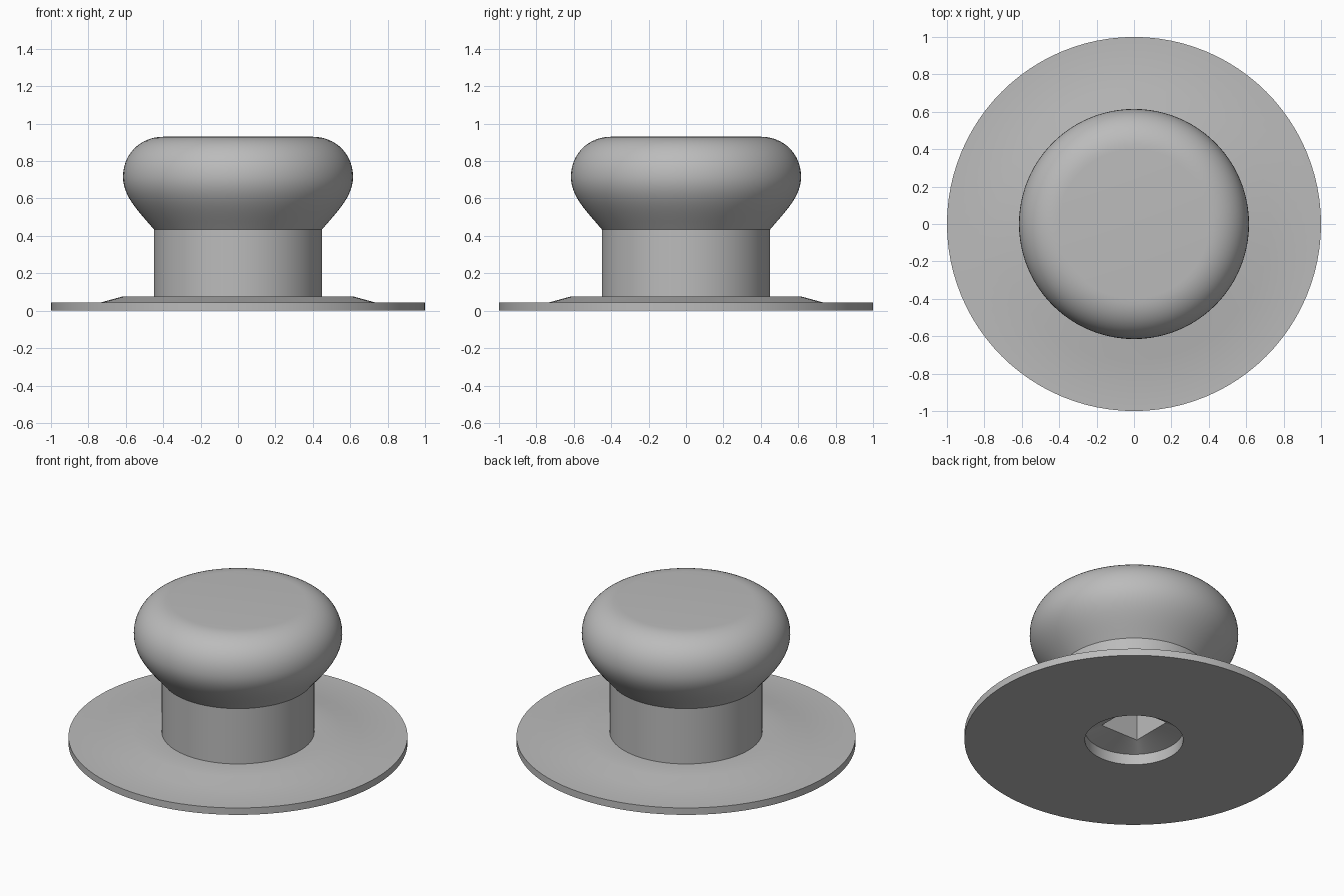
import bpy, bmesh, math
from mathutils import Vector
from mathutils.geometry import interpolate_bezier

SEGMENTS = 96

cube = bpy.data.objects.get("Cube")
if cube:
    bpy.data.objects.remove(cube, do_unlink=True)

grey = bpy.data.materials.new("plain_grey")
grey.use_nodes = True
colour = (0.5, 0.5, 0.5, 1)
grey.diffuse_color = colour
grey.node_tree.nodes["Principled BSDF"].inputs["Base Color"].default_value = colour


def circle(angle):
    return 1.0


def square(angle):
    return 1 / max(abs(math.cos(angle)), abs(math.sin(angle)))


def loft(name, sections, cap_end=False):
    """Bridge rings of (radius, height, outline) in order."""
    bm = bmesh.new()
    rings = []
    for radius, z, outline in sections:
        ring = []
        for i in range(SEGMENTS):
            a = math.tau * i / SEGMENTS
            r = radius * outline(a)
            ring.append(bm.verts.new((r * math.cos(a), r * math.sin(a), z)))
        rings.append(ring)
    for low, high in zip(rings, rings[1:]):
        for i in range(SEGMENTS):
            j = (i + 1) % SEGMENTS
            bm.faces.new((low[i], low[j], high[j], high[i]))
    if cap_end:
        bm.faces.new(rings[-1])
    mesh = bpy.data.meshes.new(name)
    bm.to_mesh(mesh)
    bm.free()
    mesh.materials.append(grey)
    obj = bpy.data.objects.new(name, mesh)
    bpy.context.collection.objects.link(obj)
    bpy.ops.object.select_all(action='DESELECT')
    obj.select_set(True)
    bpy.context.view_layer.objects.active = obj
    bpy.ops.object.shade_smooth_by_angle(angle=math.radians(30))
    return obj


def lathe(name, profile, cap_end=False):
    return loft(name, [(r, z, circle) for r, z in profile], cap_end)


def bezier(*points, steps=14):
    a, b, c, d = (Vector((x, z, 0)) for x, z in points)
    return [(p.x, p.y) for p in interpolate_bezier(a, b, c, d, steps)]


# Flat disc with a raised step around the neck
lathe("base_flange", [(0.29, 0), (1, 0), (1, 0.045), (0.73, 0.045),
                      (0.62, 0.075), (0.45, 0.075)])

# Straight neck
lathe("neck", [(0.45, 0.075), (0.45, 0.435)])

# Rounded grip with a flat top
flare = bezier((0.45, 0.435), (0.53, 0.53), (0.615, 0.61), (0.615, 0.715))
shoulder = bezier((0.615, 0.715), (0.615, 0.84), (0.52, 0.93), (0.40, 0.93))
lathe("grip", flare + shoulder[1:], cap_end=True)

# Round recess narrowing to a square shaft hole, normals facing inward
loft("shaft_socket", [(0.29, 0, circle), (0.29, 0.07, circle),
                      (0.135, 0.11, square), (0.135, 0.6, square)][::1],
     cap_end=True).data.flip_normals()
